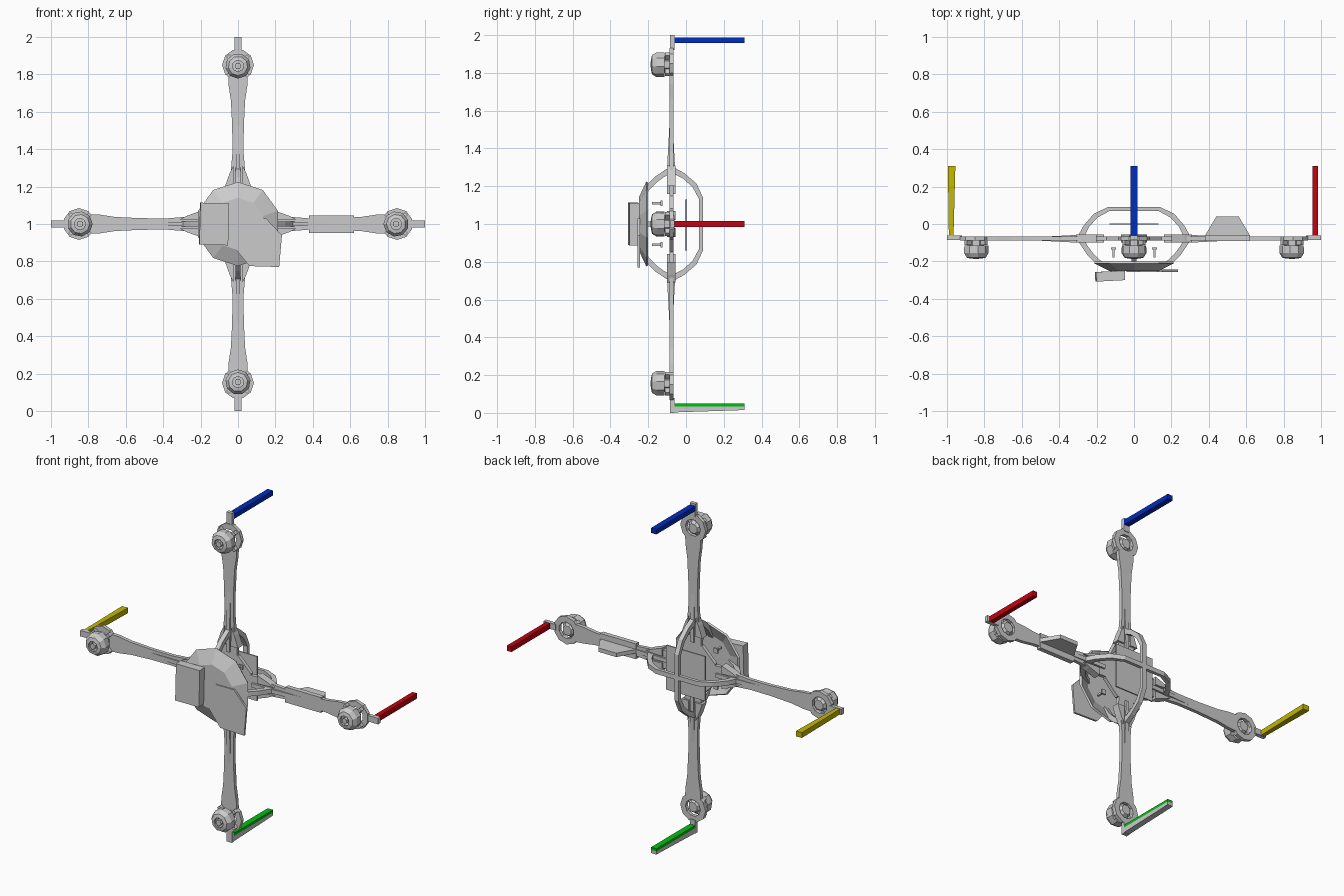
import bpy, bmesh, math
from mathutils import Matrix

if "Cube" in bpy.data.objects:
    bpy.data.objects.remove(bpy.data.objects["Cube"])

CENTRE = Matrix.Translation((0, 0, 1))
SIDES = {"right": 0, "lower": 90, "left": 180, "upper": 270}


def side_matrix(angle):
    return CENTRE @ Matrix.Rotation(math.radians(angle), 4, 'Y')


def finish(name, bm, matrix, colour=None):
    bmesh.ops.remove_doubles(bm, verts=bm.verts, dist=1e-5)
    bmesh.ops.recalc_face_normals(bm, faces=bm.faces)
    mesh = bpy.data.meshes.new(name)
    bm.to_mesh(mesh)
    bm.free()
    mesh.transform(matrix)
    obj = bpy.data.objects.new(name, mesh)
    bpy.context.collection.objects.link(obj)
    if colour:
        mat = bpy.data.materials.new(name + "_colour")
        mat.diffuse_color = (*colour, 1)
        mat.use_nodes = True
        mat.node_tree.nodes["Principled BSDF"].inputs["Base Color"].default_value = mat.diffuse_color
        mesh.materials.append(mat)
    return obj


def prism(name, pts, lo, hi, axis='y', matrix=CENTRE, colour=None):
    """Extrude a 2D outline: (x, z) along y, or (x, y) along z."""
    bm = bmesh.new()
    place = (lambda a, b, d: (a, d, b)) if axis == 'y' else (lambda a, b, d: (a, b, d))
    v0 = [bm.verts.new(place(a, b, lo)) for a, b in pts]
    v1 = [bm.verts.new(place(a, b, hi)) for a, b in pts]
    bm.faces.new(v0)
    bm.faces.new(v1[::-1])
    n = len(pts)
    for i in range(n):
        j = (i + 1) % n
        bm.faces.new((v0[i], v0[j], v1[j], v1[i]))
    return finish(name, bm, matrix, colour)


def lathe(name, profile, n, centre=0.0, matrix=CENTRE, closed=True):
    """Spin an (r, y) profile about the y axis."""
    bm = bmesh.new()
    verts = [bm.verts.new((r, y, 0)) for r, y in profile]
    last = len(verts) if closed else len(verts) - 1
    edges = [bm.edges.new((verts[i], verts[(i + 1) % len(verts)])) for i in range(last)]
    bmesh.ops.spin(bm, geom=verts + edges, cent=(0, 0, 0), axis=(0, 1, 0),
                   angle=2 * math.pi, steps=n)
    bmesh.ops.remove_doubles(bm, verts=bm.verts, dist=1e-5)
    bmesh.ops.dissolve_degenerate(bm, edges=bm.edges, dist=1e-5)
    turn = Matrix.Rotation(math.pi / n, 4, 'Y')
    return finish(name, bm, matrix @ Matrix.Translation((centre, 0, 0)) @ turn)


def box(name, lo, hi, matrix=CENTRE, colour=None):
    pts = [(lo[0], lo[2]), (hi[0], lo[2]), (hi[0], hi[2]), (lo[0], hi[2])]
    return prism(name, pts, lo[1], hi[1], 'y', matrix, colour)


def mirrored(half):
    return half + [(x, -z) for x, z in reversed(half)]


def band(outer, inner):
    return outer + inner[::-1]


ARM = mirrored([(0.05, .05), (.2, .055), (.26, .04), (.38, .03), (.52, .031),
                (.66, .038), (.74, .05), (.785, .052)])
FRONT_RIB = band([(.31, -.075), (.28, -.12), (.25, -.165), (.2, -.215), (.13, -.25)],
                 [(.27, -.075), (.25, -.115), (.22, -.155), (.18, -.195), (.12, -.235)])
REAR_RIB = band([(.30, -.065), (.27, -.01), (.215, .055), (.14, .09), (0, .09)],
                [(.265, -.065), (.24, -.015), (.195, .035), (.13, .07), (0, .07)])

for side, angle in SIDES.items():
    m = side_matrix(angle)
    # Waisted arm, motor mount and narrow tip
    prism(side + "_arm", ARM, -.088, -.066, 'y', m)
    prism(side + "_arm_ridge", [(.16, -.1), (.3, -.1), (.52, -.088), (.52, -.07),
                                (.3, -.058), (.16, -.055)], -.012, .012, 'z', m)
    lathe(side + "_motor_mount", [(.05, -.088), (.085, -.088), (.085, -.066), (.05, -.066)],
          10, .85, m)
    box(side + "_arm_tip", (.92, -.085, -.018), (1, -.062, .018), m)
    # Motor: base, spokes and open bell
    lathe(side + "_motor_base", [(0, -.066), (.03, -.066), (.048, -.09), (.048, -.125), (0, -.125)],
          8, .845, m, closed=False)
    lathe(side + "_motor_bell", [(.05, -.115), (.066, -.115), (.068, -.155), (.052, -.18),
                                 (.03, -.185), (.03, -.172), (.05, -.155)], 9, .845, m)
    lathe(side + "_motor_shaft", [(0, -.12), (.018, -.12), (.018, -.188), (0, -.188)],
          6, .845, m, closed=False)
    for k in range(4):
        spoke = m @ Matrix.Translation((.845, 0, 0)) @ Matrix.Rotation(math.pi * (2 * k + 1) / 4, 4, 'Y')
        box(f"{side}_motor_spoke_{k + 1}", (.02, -.112, -.01), (.078, -.082, .01), spoke)
    # Cage ribs: front ones carry the cover, rear ones cross behind it
    prism(side + "_front_rib", FRONT_RIB, -.014, .014, 'z', m)
    prism(side + "_rear_rib", REAR_RIB, -.014, .014, 'z', m)
    for s in (-1, 1):
        prism(f"{side}_clamp_{'a' if s < 0 else 'b'}",
              [(.2, s * .02), (.31, s * .025), (.27, s * .045), (.2, s * .07)],
              -.1, -.055, 'y', m)

# Front cover
lathe("front_cover", [(0, -.25), (.14, -.25), (.225, -.21), (.218, -.2), (.135, -.24), (0, -.24)],
      10, closed=False)

# Frame plate, circuit board and standoffs inside the cage
lathe("frame_plate", [(0, -.088), (.16, -.088), (.16, -.066), (0, -.066)], 8, closed=False)
prism("circuit_board", [(-.13, -.14), (.13, -.14), (.13, .13), (-.13, .13)], -.004, .004)
for i, (sx, sz) in enumerate([(1, 1), (1, -1), (-1, 1), (-1, -1)]):
    x, z = sx * .11, sz * .11
    box(f"standoff_{i + 1}", (x - .006, -.18, z - .006), (x + .006, -.125, z + .006))
    box(f"standoff_foot_{i + 1}", (x - .014, -.135, z - .014), (x + .014, -.125, z + .014))

# Front camera box and loose flap
tilt = CENTRE @ Matrix.Translation((-.128, -.28, 0)) @ Matrix.Rotation(math.radians(1.5), 4, 'Y') \
    @ Matrix.Rotation(math.radians(3), 4, 'Z')
box("camera_box", (-.077, -.024, -.112), (.077, .027, .112), tilt)
prism("front_flap", [(-.04, -.1), (.06, -.225), (.22, -.23), (.235, -.06), (.15, .03), (.03, .03)],
      -.256, -.244)

# Strap and fin on the right arm
box("arm_strap", (.38, -.09, -.048), (.62, -.062, .045))
prism("arm_fin", [(.38, -.062), (.62, -.062), (.56, .04), (.44, .04)], -.012, .012, 'z')

# Coloured landing legs
box("red_leg", (.955, -.066, -.016), (.985, .31, .016), colour=(.58, 0, .005))
box("blue_leg", (-.018, -.066, .958), (.018, .31, .988), colour=(0, .025, .52))
prism("yellow_leg", [(-.99, -.064), (-.965, -.064), (-.955, .31), (-.995, .31)], -.016, .016, 'z',
      colour=(.55, .48, 0))
box("green_leg", (-.018, -.066, -.966), (.018, .31, -.95), colour=(0, .52, .005))
to_yz = CENTRE @ Matrix.Rotation(math.pi / 2, 4, 'Y')
prism("green_leg_support", [(.998, -.08), (.966, -.08), (.966, .31), (.985, .31)], -.018, .018, 'z', to_yz)
